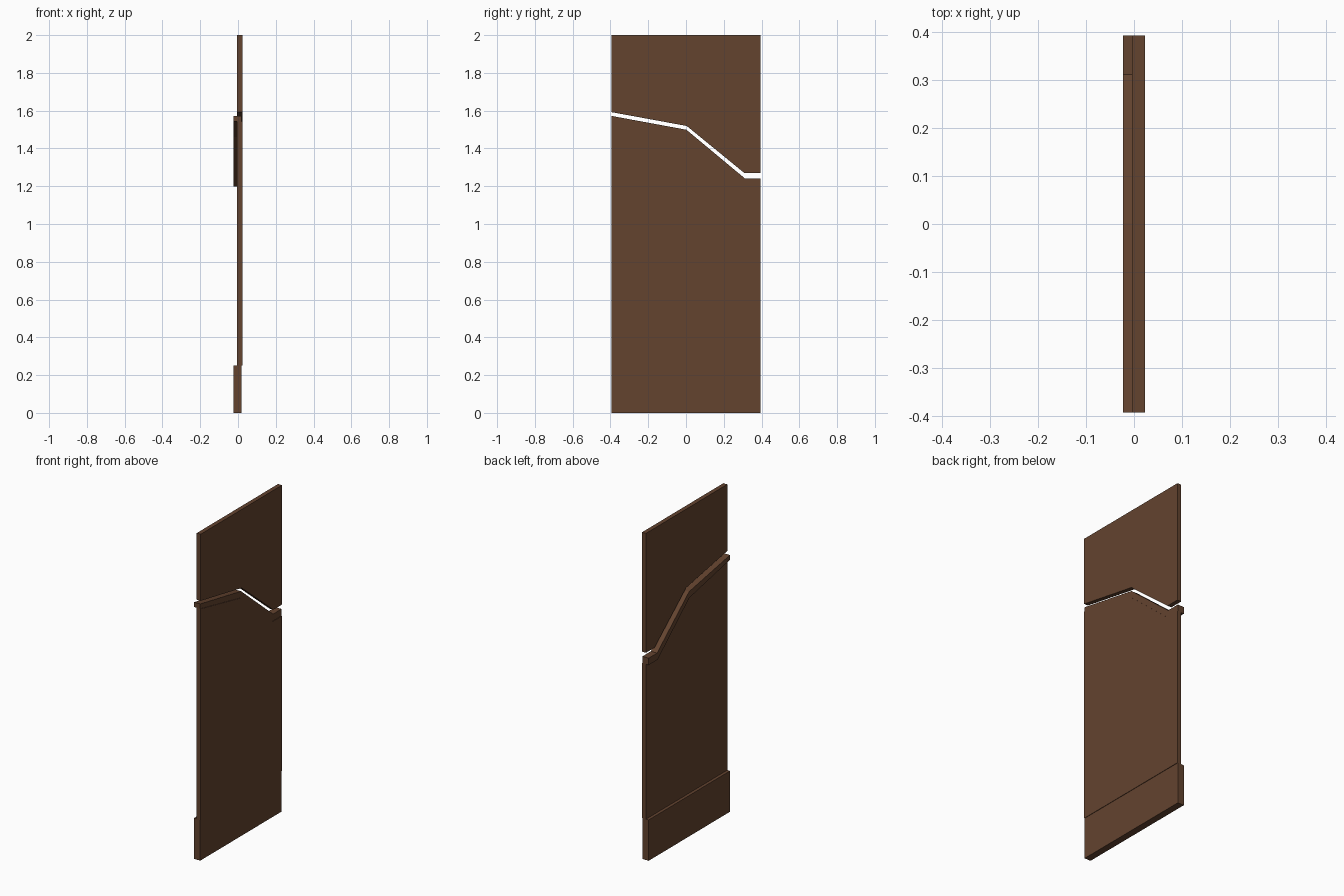
import bpy, bmesh

if "Cube" in bpy.data.objects:
    bpy.data.objects.remove(bpy.data.objects["Cube"])

wood = bpy.data.materials.new("dark_brown_wood")
wood.diffuse_color = (0.125, 0.056, 0.028, 1)
wood.use_nodes = True
wood.node_tree.nodes["Principled BSDF"].inputs["Base Color"].default_value = wood.diffuse_color

HALF = 0.3935                 # half the panel width along y
FRONT, BACK = 0.0225, -0.0225  # overall thickness along x
PANEL_BACK = -0.004
RECESS = 0.003                # trim sits slightly behind the panel face


def slab(name, profile, x0, x1):
    """Extrude a (y, z) profile along x."""
    bm = bmesh.new()
    face = bm.faces.new([bm.verts.new((x0, y, z)) for y, z in profile])
    ext = bmesh.ops.extrude_face_region(bm, geom=[face])
    moved = [v for v in ext["geom"] if isinstance(v, bmesh.types.BMVert)]
    bmesh.ops.translate(bm, vec=(x1 - x0, 0, 0), verts=moved)
    bmesh.ops.recalc_face_normals(bm, faces=bm.faces)
    mesh = bpy.data.meshes.new(name)
    bm.to_mesh(mesh)
    bm.free()
    mesh.materials.append(wood)
    obj = bpy.data.objects.new(name, mesh)
    bpy.context.collection.objects.link(obj)
    return obj


# Stepped diagonal lines, from -y to +y
rail_low = [(-HALF, 1.543), (0.0, 1.460), (0.306, 1.199), (HALF, 1.199)]
rail_top = [(-HALF, 1.572), (0.002, 1.499), (0.312, 1.241), (HALF, 1.241)]
upper_low = [(-HALF, 1.592), (0.004, 1.519), (0.310, 1.269), (HALF, 1.269)]

# Kick plate at the foot
slab("kick_plate", [(-HALF, 0), (HALF, 0), (HALF, 0.25), (-HALF, 0.25)],
     BACK, FRONT - RECESS)

# Lower panel, cut along the underside of the rail
slab("lower_panel", [(HALF, 0.25), (-HALF, 0.25)] + rail_low, PANEL_BACK, FRONT)

# Angled rail capping the lower panel
slab("angled_rail", rail_low + rail_top[::-1], BACK, FRONT - RECESS)

# Upper panel, separated by a thin open gap
slab("upper_panel", upper_low + [(HALF, 2.0), (-HALF, 2.0)], PANEL_BACK, FRONT)
